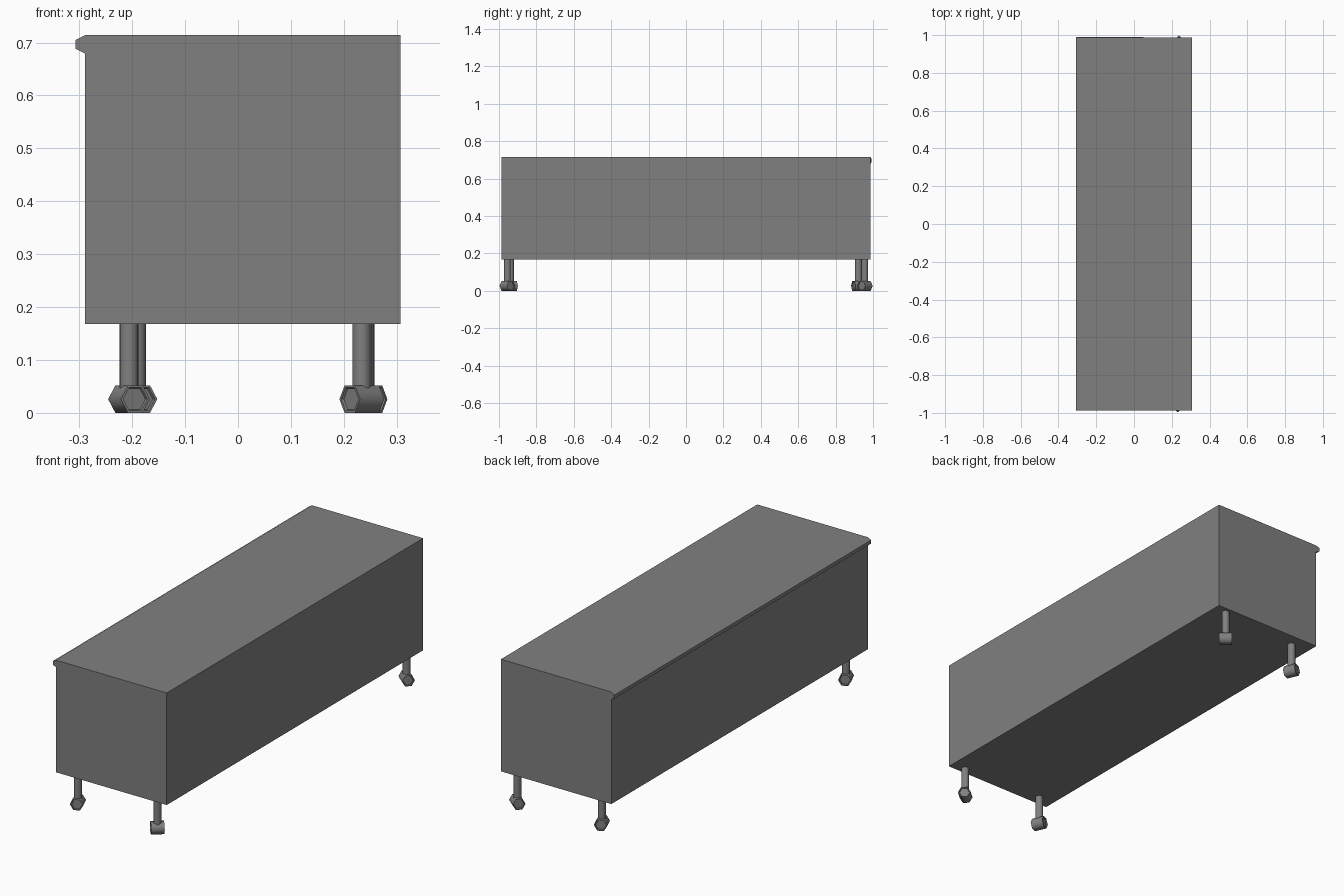
import bpy, bmesh, math
from mathutils import Matrix, Vector

if "Cube" in bpy.data.objects:
    bpy.data.objects.remove(bpy.data.objects["Cube"])

grey = bpy.data.materials.new("dark_grey")
grey.diffuse_color = (0.216, 0.216, 0.216, 1)
grey.use_nodes = True
grey.node_tree.nodes["Principled BSDF"].inputs["Base Color"].default_value = grey.diffuse_color


def finish(bm, name):
    bmesh.ops.recalc_face_normals(bm, faces=bm.faces)
    mesh = bpy.data.meshes.new(name)
    bm.to_mesh(mesh)
    bm.free()
    mesh.materials.append(grey)
    ob = bpy.data.objects.new(name, mesh)
    bpy.context.collection.objects.link(ob)
    return ob


def extrude_profile(name, points, y0, y1):
    """Extrude an x-z outline along y."""
    bm = bmesh.new()
    face = bm.faces.new([bm.verts.new((x, y0, z)) for x, z in points])
    geom = bmesh.ops.extrude_face_region(bm, geom=[face])["geom"]
    verts = [g for g in geom if isinstance(g, bmesh.types.BMVert)]
    bmesh.ops.translate(bm, verts=verts, vec=(0, y1 - y0, 0))
    # extrude_face_region drops the starting face, so close that end again
    bmesh.ops.holes_fill(bm, edges=bm.edges)
    return finish(bm, name)


def make_leg(name, x, y):
    bm = bmesh.new()
    bmesh.ops.create_cone(bm, cap_ends=True, segments=16, radius1=0.018,
                          radius2=0.018, depth=0.13,
                          matrix=Matrix.Translation((x, y, 0.105)))
    ob = finish(bm, name)
    for p in ob.data.polygons:
        p.use_smooth = len(p.vertices) == 4


def make_wheel(name, x, y, axis):
    """Six-sided roller with a recessed hub on each end."""
    bm = bmesh.new()
    bmesh.ops.create_cone(bm, cap_ends=True, segments=6,
                          radius1=0.03, radius2=0.03, depth=0.06)
    # bring a corner onto local x so the wheel rests on a flat side
    corner = max(bm.verts, key=lambda v: v.co.x)
    turn = -math.atan2(corner.co.y, corner.co.x)
    bmesh.ops.rotate(bm, verts=bm.verts, matrix=Matrix.Rotation(turn, 3, 'Z'))
    # smooth tread, hard rims
    for f in bm.faces:
        f.smooth = len(f.verts) == 4
    caps = [f for f in bm.faces if len(f.verts) == 6]
    for f in caps:
        for e in f.edges:
            e.smooth = False
    rims = bmesh.ops.inset_individual(bm, faces=caps, thickness=0.005, depth=0)["faces"]
    rims += bmesh.ops.inset_individual(bm, faces=caps, thickness=0.002, depth=-0.005)["faces"]
    for f in rims:
        f.smooth = False
    # local z becomes the horizontal axle, local y becomes up
    a = Vector((axis[0], axis[1], 0)).normalized()
    up = Vector((0, 0, 1))
    side = up.cross(a)
    rot = Matrix((side, up, a)).transposed().to_4x4()
    bm.transform(Matrix.Translation((x, y, 0.026)) @ rot)
    finish(bm, name)


# Cabinet body with the edge lip along its upper left side
body = extrude_profile("cabinet_body", [
    (-0.289, 0.168), (0.307, 0.168), (0.307, 0.714), (-0.289, 0.714),
    (-0.307, 0.705), (-0.307, 0.688), (-0.289, 0.679)], -0.987, 0.987)
for v in body.data.vertices:
    if v.co.x < -0.3 and v.co.y > 0:
        v.co.y += 0.004

# Castors, each swivelled its own way
castors = {
    "front_left": (-0.206, -0.938, (0.4, -0.92)),
    "front_right": (0.234, -0.955, (0.76, 0.65)),
    "back_left": (-0.192, 0.922, (-0.4, 0.92)),
    "back_right": (0.24, 0.956, (-0.76, 0.65)),
}
for pos, (x, y, axis) in castors.items():
    make_leg(pos + "_leg", x, y)
    make_wheel(pos + "_wheel", x, y, axis)
